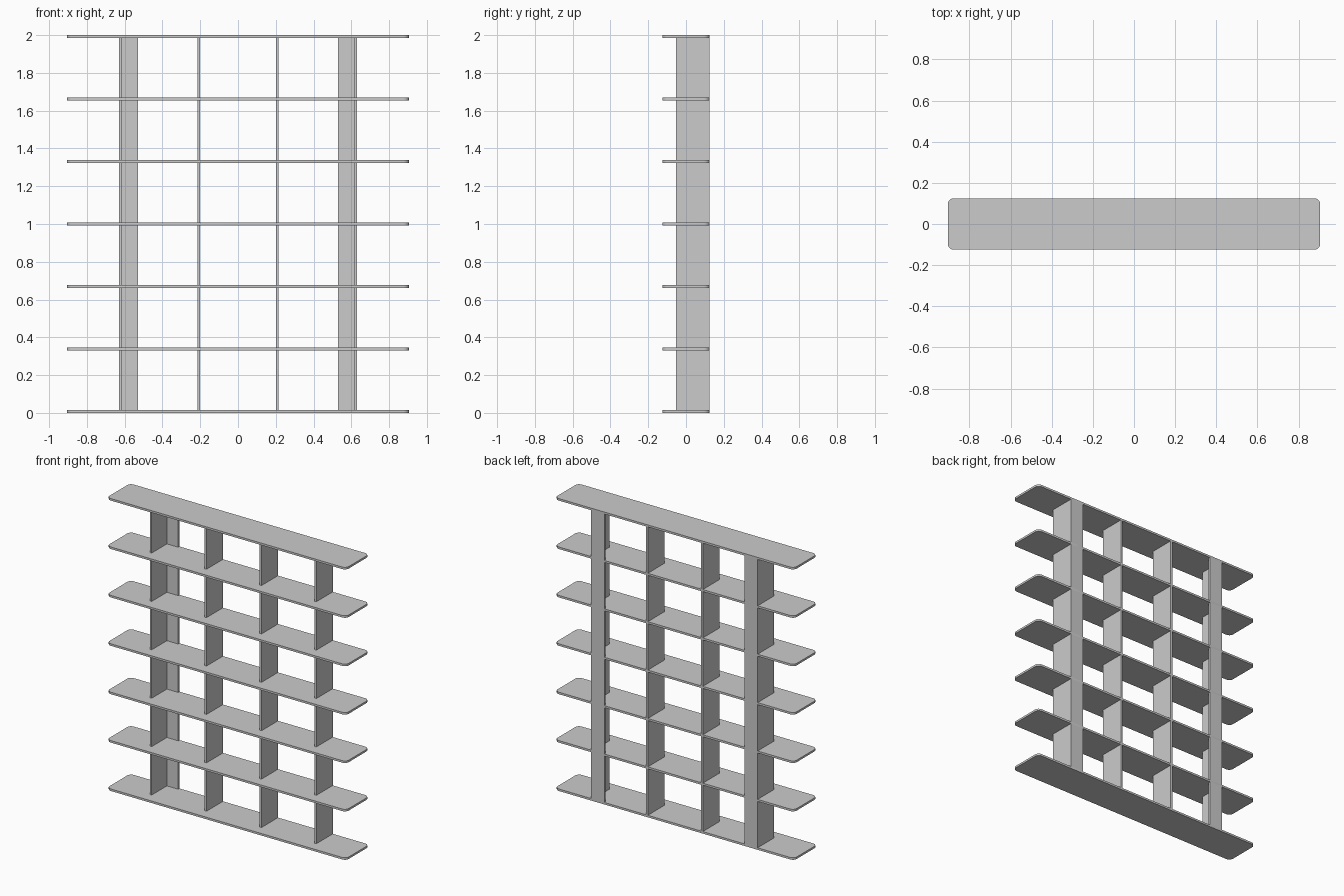
import bpy, bmesh, math

if "Cube" in bpy.data.objects:
    bpy.data.objects.remove(bpy.data.objects["Cube"])

T = 0.014            # board thickness
W, D = 0.905, 0.125  # shelf half width, half depth
R = 0.03             # shelf corner radius
STEP = (2 - T) / 6   # shelf spacing


def finish(bm, name):
    bmesh.ops.recalc_face_normals(bm, faces=bm.faces)
    me = bpy.data.meshes.new(name)
    bm.to_mesh(me)
    bm.free()
    ob = bpy.data.objects.new(name, me)
    bpy.context.collection.objects.link(ob)
    return ob


def box(name, x0, x1, y0, y1, z0, z1):
    bm = bmesh.new()
    bmesh.ops.create_cube(bm, size=1)
    for v in bm.verts:
        v.co.x = x1 if v.co.x > 0 else x0
        v.co.y = y1 if v.co.y > 0 else y0
        v.co.z = z1 if v.co.z > 0 else z0
    return finish(bm, name)


def rounded_board(name, z):
    bm = bmesh.new()
    ring = []
    for q, (sx, sy) in enumerate([(1, 1), (-1, 1), (-1, -1), (1, -1)]):
        for i in range(7):
            a = math.pi / 2 * (q + i / 6)
            ring.append(bm.verts.new((sx * (W - R) + R * math.cos(a),
                                      sy * (D - R) + R * math.sin(a), z)))
    face = bm.faces.new(ring)
    ext = bmesh.ops.extrude_face_region(bm, geom=[face])
    bmesh.ops.translate(bm, vec=(0, 0, T),
                        verts=[g for g in ext["geom"] if isinstance(g, bmesh.types.BMVert)])
    ob = finish(bm, name)
    bpy.context.view_layer.objects.active = ob
    ob.select_set(True)
    bpy.ops.object.shade_smooth_by_angle(angle=math.radians(30))
    ob.select_set(False)


# Seven full-width shelves with rounded corners
for i in range(7):
    rounded_board(f"shelf_{i + 1}", i * STEP)

# Upright dividers between each pair of shelves, flush with the back
for i in range(6):
    z0, z1 = i * STEP + T, (i + 1) * STEP
    for j, x in enumerate((-0.623, -0.208, 0.208, 0.623)):
        box(f"divider_{i + 1}_{j + 1}", x - T / 2, x + T / 2, -0.053, D, z0, z1)

# Two tall back strips bracing the outer dividers
for side, s in (("left", -1), ("right", 1)):
    a, b = sorted((s * 0.53, s * 0.63))
    box(f"back_strip_{side}", a, b, D - T, D, T, 2 - T)
